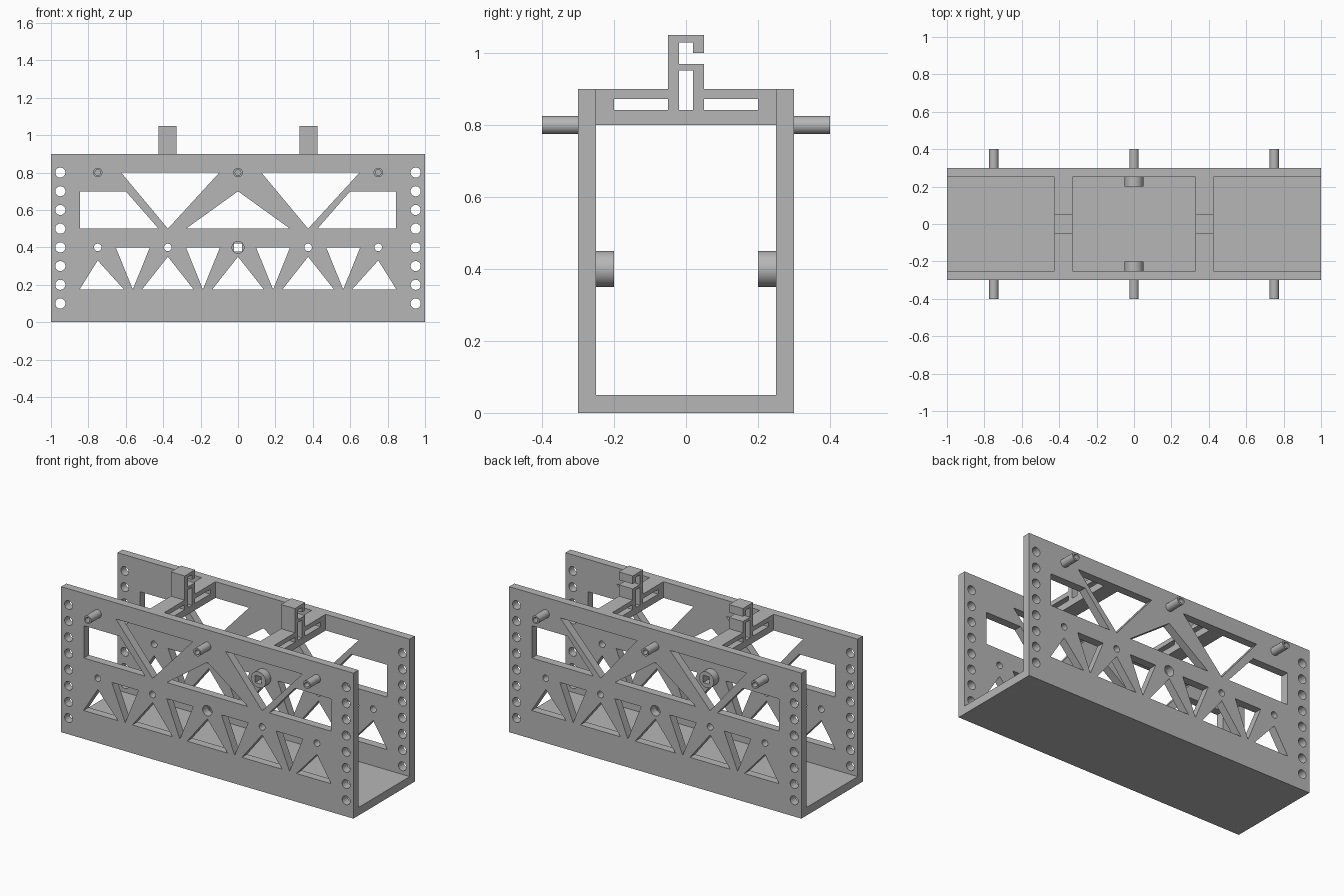
import bpy
import bmesh
import math
from mathutils import Matrix

cube = bpy.data.objects.get("Cube")
if cube:
    bpy.data.objects.remove(cube, do_unlink=True)

GREY = (0.47, 0.47, 0.47, 1.0)
grey = bpy.data.materials.new("plain grey")
grey.use_nodes = True
grey.diffuse_color = GREY
grey.node_tree.nodes["Principled BSDF"].inputs["Base Color"].default_value = GREY

# Axes that stand a flat outline upright: facing front, or facing the side
FACE_FRONT = Matrix(((1, 0, 0), (0, 0, -1), (0, 1, 0))).to_4x4()
FACE_SIDE = Matrix(((0, 0, 1), (1, 0, 0), (0, 1, 0))).to_4x4()


def circle(u, v, r, n=28):
    return [(u + r * math.cos(2 * math.pi * i / n), v + r * math.sin(2 * math.pi * i / n))
            for i in range(n)]


def rect(u0, u1, v0, v1):
    return [(u0, v0), (u1, v0), (u1, v1), (u0, v1)]


def plate(name, loops, depth, centre, axes):
    """Extrude an outline with holes into a solid plate."""
    curve = bpy.data.curves.new(name + "_outline", 'CURVE')
    curve.dimensions = '2D'
    curve.fill_mode = 'BOTH'
    curve.extrude = depth / 2
    for loop in loops:
        spline = curve.splines.new('POLY')
        spline.points.add(len(loop) - 1)
        for point, (u, v) in zip(spline.points, loop):
            point.co = (u, v, 0, 1)
        spline.use_cyclic_u = True
    temp = bpy.data.objects.new(name + "_outline", curve)
    bpy.context.collection.objects.link(temp)
    graph = bpy.context.evaluated_depsgraph_get()
    mesh = bpy.data.meshes.new_from_object(temp.evaluated_get(graph))
    bpy.data.objects.remove(temp, do_unlink=True)

    bm = bmesh.new()
    bm.from_mesh(mesh)
    bmesh.ops.remove_doubles(bm, verts=bm.verts, dist=1e-5)
    bm.transform(Matrix.Translation(centre) @ axes)
    bmesh.ops.recalc_face_normals(bm, faces=bm.faces)
    bm.to_mesh(mesh)
    bm.free()
    mesh.name = name
    mesh.materials.clear()
    mesh.materials.append(grey)
    obj = bpy.data.objects.new(name, mesh)
    bpy.context.collection.objects.link(obj)
    bpy.ops.object.select_all(action='DESELECT')
    obj.select_set(True)
    bpy.context.view_layer.objects.active = obj
    bpy.ops.object.shade_smooth_by_angle(angle=math.radians(30))
    return obj


# Truss openings of the side panels
panel = [rect(-1, 1, 0, 0.9)]
for x in (-0.375, 0.375):
    panel.append([(x - 0.25, 0.8), (x, 0.5), (x + 0.275, 0.8)])
panel.append([(-0.278, 0.5), (0.278, 0.5), (0, 0.7)])
for s in (-1, 1):
    panel.append([(s * 0.845, 0.5), (s * 0.425, 0.5), (s * 0.6, 0.7), (s * 0.845, 0.7)])
    panel.append([(s * 0.847, 0.175), (s * 0.61, 0.175), (s * 0.75, 0.33)])
for x in (-0.375, 0, 0.375):
    panel.append([(x - 0.138, 0.175), (x + 0.138, 0.175), (x, 0.35)])
for x in (-0.5625, -0.1875, 0.1875, 0.5625):
    panel.append([(x - 0.091, 0.4), (x, 0.175), (x + 0.091, 0.4)])

# Round holes: two end columns and the middle row
for x in (-0.95, 0.95):
    panel += [circle(x, 0.1 * k, 0.027) for k in range(1, 9)]
panel += [circle(x, 0.4, 0.02) for x in (-0.75, -0.375, 0.375, 0.75)]
panel.append(circle(0, 0.4, 0.032))

# Side panels with their pegs and inner bosses
for side, s in (("front", -1), ("back", 1)):
    plate(side + "_panel", panel, 0.05, (0, s * 0.275, 0), FACE_FRONT)
    for place, x in (("right", -0.75), ("middle", 0), ("left", 0.75)):
        plate(f"{side}_{place}_peg", [circle(0, 0, 0.025), circle(0, 0, 0.015)],
              0.1, (x, s * 0.35, 0.8), FACE_FRONT)
    plate(side + "_boss", [circle(0, 0, 0.05, 40), rect(-0.022, 0.022, -0.022, 0.022)],
          0.05, (0, s * 0.225, 0.4), FACE_FRONT)

# Floor between the panels
plate("floor", [rect(-0.25, 0.25, 0, 0.05)], 2, (0, 0, 0), FACE_SIDE)

# Cross bars with an open hook on top
hook_bar = [
    [(-0.25, 0.8), (0.25, 0.8), (0.25, 0.9), (0.05, 0.9), (0.05, 0.97), (-0.02, 0.97),
     (-0.02, 1.03), (0.02, 1.03), (0.02, 1.0), (0.05, 1.0), (0.05, 1.05), (-0.05, 1.05),
     (-0.05, 0.9), (-0.25, 0.9)],
    rect(-0.2, -0.05, 0.842, 0.872),
    rect(0.05, 0.2, 0.842, 0.872),
    rect(-0.02, 0.02, 0.842, 0.952),
]
for name, x in (("right", -0.377), ("left", 0.377)):
    plate(name + "_hook_bar", hook_bar, 0.095, (x, 0, 0), FACE_SIDE)
